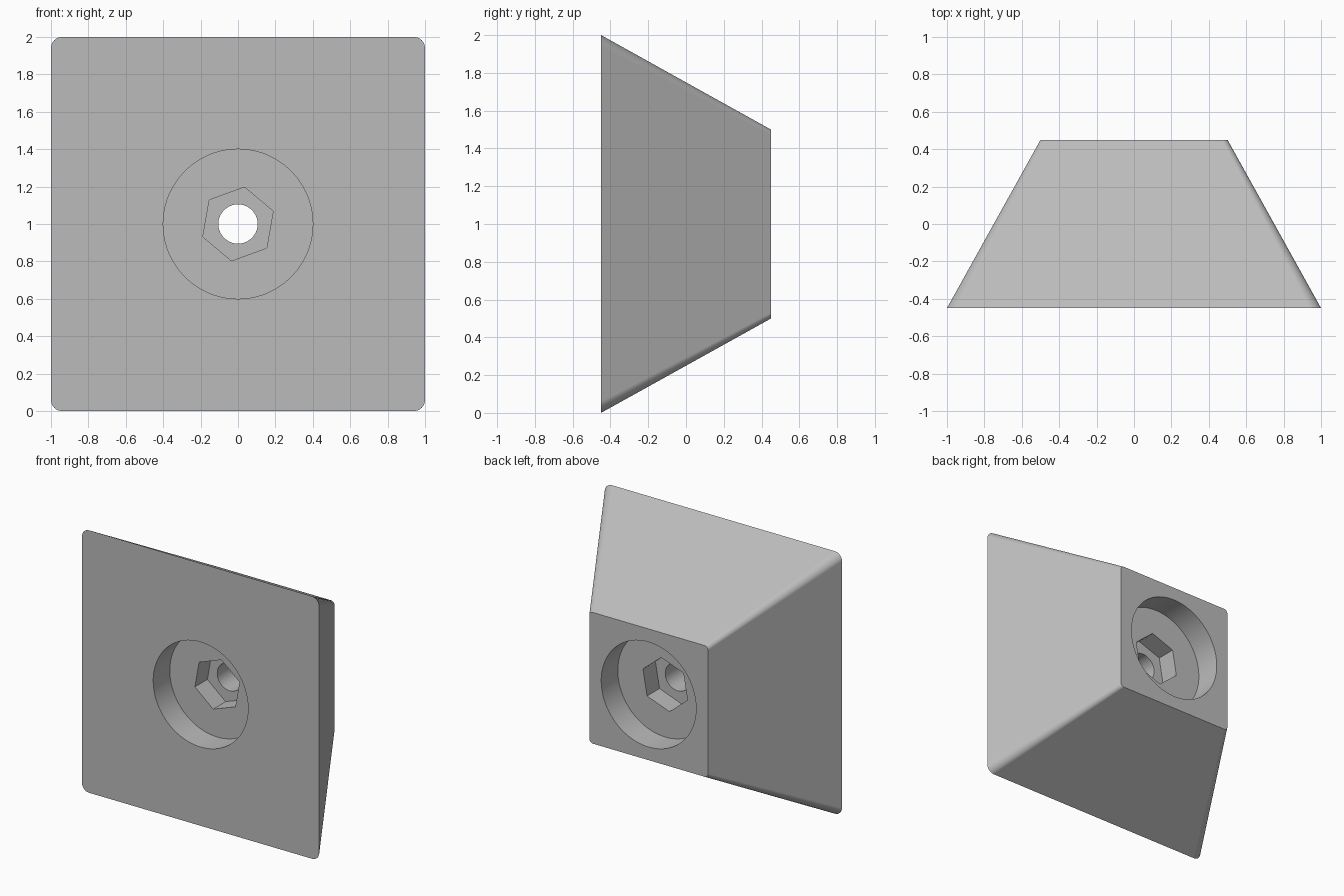
import bpy
import bmesh
from math import cos, sin, pi, radians

cube = bpy.data.objects.get("Cube")
if cube:
    bpy.data.objects.remove(cube, do_unlink=True)

CENTRE_Z = 1.0
HALF_DEPTH = 0.45

grey = bpy.data.materials.new("mid grey")
grey.use_nodes = True
colour = (0.5, 0.5, 0.5, 1)
grey.diffuse_color = colour
grey.node_tree.nodes["Principled BSDF"].inputs["Base Color"].default_value = colour


def polygon(radius, sides, turn=0.0):
    return [(radius * cos(turn + 2 * pi * i / sides),
             radius * sin(turn + 2 * pi * i / sides)) for i in range(sides)]


def rounded_square(half, radius, steps=8):
    points = []
    for corner in range(4):
        mid = pi / 4 + corner * pi / 2
        cx = (half - radius) * (1 if cos(mid) > 0 else -1)
        cz = (half - radius) * (1 if sin(mid) > 0 else -1)
        for i in range(steps + 1):
            a = corner * pi / 2 + i * pi / 2 / steps
            points.append((cx + radius * cos(a), cz + radius * sin(a)))
    return points


def loft(name, front, back, y_front, y_back):
    """Closed solid between two matching outlines in the XZ plane."""
    bm = bmesh.new()
    rings = [[bm.verts.new((x, y, z + CENTRE_Z)) for x, z in outline]
             for outline, y in ((front, y_front), (back, y_back))]
    count = len(front)
    for i in range(count):
        j = (i + 1) % count
        bm.faces.new((rings[0][i], rings[0][j], rings[1][j], rings[1][i]))
    for ring in rings:
        bm.faces.new(ring)
    bmesh.ops.recalc_face_normals(bm, faces=bm.faces)
    mesh = bpy.data.meshes.new(name)
    bm.to_mesh(mesh)
    bm.free()
    mesh.materials.append(grey)
    obj = bpy.data.objects.new(name, mesh)
    bpy.context.collection.objects.link(obj)
    return obj


# Tapered body with rounded corner edges
body = loft("tapered_block", rounded_square(1.0, 0.06), rounded_square(0.5, 0.03),
            -HALF_DEPTH, HALF_DEPTH)

# Cutters: through hole, hexagonal pockets and round recesses on both ends
circle = polygon(0.4, 96)
hexagon = polygon(0.2, 6, radians(20))
bore = polygon(0.105, 64)
cutters = [loft("bore_cutter", bore, bore, -0.6, 0.6)]
for side, label in ((-1, "front"), (1, "back")):
    cutters.append(loft(label + "_hex_cutter", hexagon, hexagon, side * 0.6, side * 0.10))
    cutters.append(loft(label + "_recess_cutter", circle, circle, side * 0.6, side * 0.25))

bpy.ops.object.select_all(action='DESELECT')
bpy.context.view_layer.objects.active = body
body.select_set(True)
for cutter in cutters:
    cutter.hide_render = True
    mod = body.modifiers.new(cutter.name, 'BOOLEAN')
    mod.operation = 'DIFFERENCE'
    mod.solver = 'EXACT'
    mod.object = cutter
    bpy.ops.object.modifier_apply(modifier=mod.name)
    bpy.data.objects.remove(cutter, do_unlink=True)

# Smooth curved walls, flat main faces
bpy.ops.object.shade_smooth_by_angle(angle=radians(30))
normals = body.modifiers.new("flat_faces", 'WEIGHTED_NORMAL')
normals.keep_sharp = True
